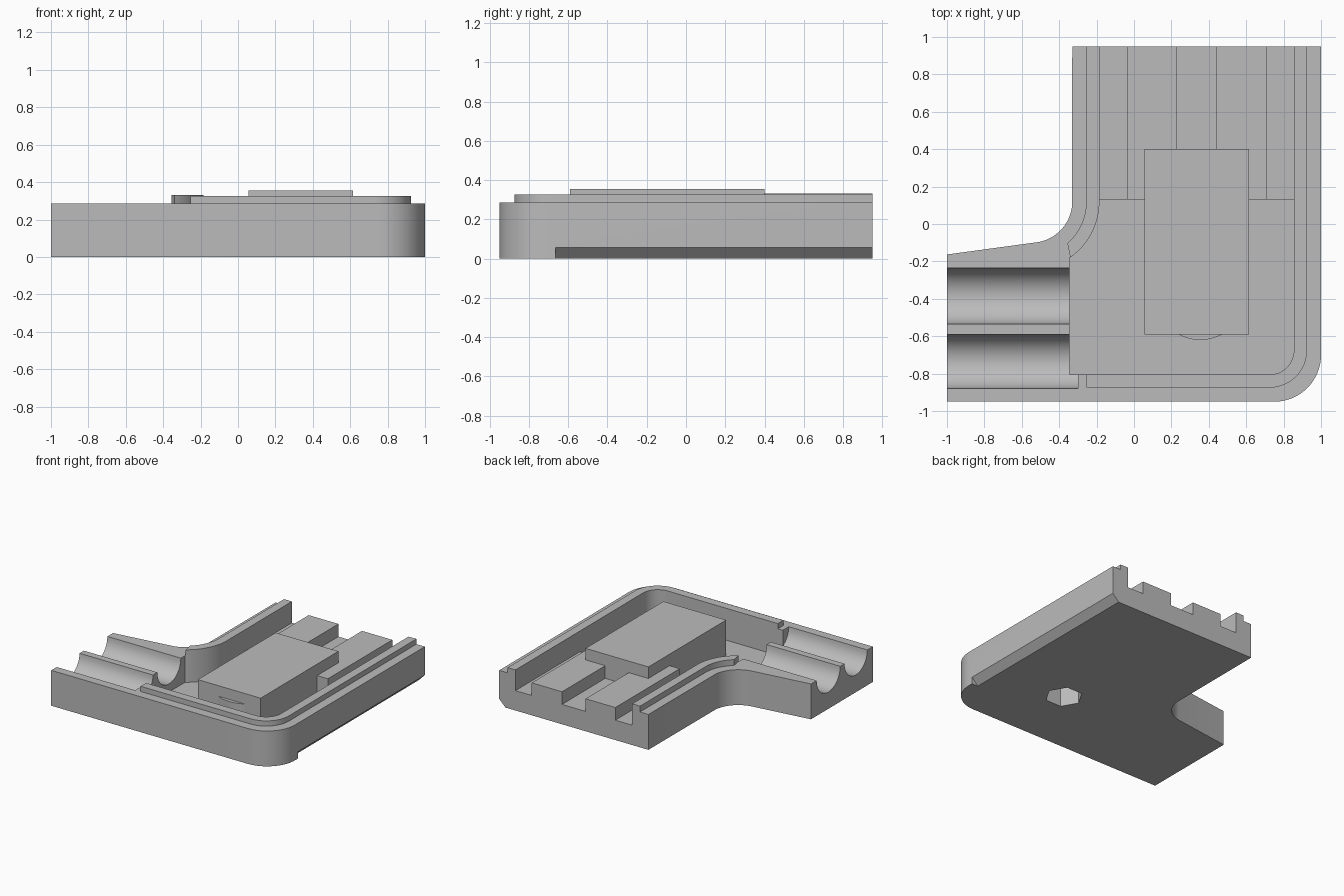
import bpy, bmesh
from math import sin, cos, pi, radians, sqrt

cube = bpy.data.objects.get("Cube")
if cube:
    bpy.data.objects.remove(cube, do_unlink=True)

grey = bpy.data.materials.new("plain_grey")
grey.use_nodes = True
colour = (0.5, 0.5, 0.5, 1)
grey.diffuse_color = colour
grey.node_tree.nodes["Principled BSDF"].inputs["Base Color"].default_value = colour


def arc(cx, cy, r, start, end, n=16):
    angles = [radians(start + (end - start) * i / n) for i in range(n + 1)]
    return [(cx + r * cos(a), cy + r * sin(a)) for a in angles]


def prism(name, points, lo, hi, axis="z"):
    """Extrude a closed profile along an axis."""
    place = {"x": lambda u, v, w: (w, u, v),
             "y": lambda u, v, w: (u, w, v),
             "z": lambda u, v, w: (u, v, w)}[axis]
    bm = bmesh.new()
    a = [bm.verts.new(place(u, v, lo)) for u, v in points]
    b = [bm.verts.new(place(u, v, hi)) for u, v in points]
    bm.faces.new(a)
    bm.faces.new(b)
    for i in range(len(a)):
        j = (i + 1) % len(a)
        bm.faces.new((a[i], a[j], b[j], b[i]))
    bmesh.ops.recalc_face_normals(bm, faces=bm.faces)
    mesh = bpy.data.meshes.new(name)
    bm.to_mesh(mesh)
    bm.free()
    mesh.materials.append(grey)
    obj = bpy.data.objects.new(name, mesh)
    bpy.context.collection.objects.link(obj)
    return obj


def block(name, x0, x1, y0, y1, z0, z1):
    return prism(name, [(x0, y0), (x1, y0), (x1, y1), (x0, y1)], z0, z1)


def cut(obj, cutters):
    for c in cutters:
        c.hide_render = True
        mod = obj.modifiers.new("cut", "BOOLEAN")
        mod.operation = "DIFFERENCE"
        mod.solver = "EXACT"
        mod.object = c
    dg = bpy.context.evaluated_depsgraph_get()
    mesh = bpy.data.meshes.new_from_object(obj.evaluated_get(dg))
    obj.modifiers.clear()
    obj.data = mesh


BACK, RIM, FLOOR = 0.95, 0.285, 0.07
INNER = (-0.55, 0.12)       # centre of the concave corner

# L-shaped shell body
outline = [(-1, -0.95)] + arc(0.75, -0.70, 0.25, -90, 0) + [(1, BACK), (-0.33, BACK)]
outline += arc(*INNER, 0.22, -8, -80) + [(-1, -0.163)]
body = prism("shell_body", outline, 0, RIM)

# Cavity open to the back, two tube grooves, lower edge chamfer, nut pocket
cavity = [(-0.345, -0.805)] + arc(0.725, -0.675, 0.13, -90, 0)
cavity += [(0.855, 1.1), (-0.185, 1.1)] + arc(*INNER, 0.365, 0, -55)
cavity += [(-0.345, -0.18)]
cutters = [prism("cavity_cutter", cavity, FLOOR, 0.5)]
for y, r in ((-0.385, 0.15), (-0.735, 0.145)):
    cutters.append(prism("groove_cutter", arc(y, RIM, r, 0, 348.75, 31), -1.1, -0.3, "x"))
cutters.append(prism("chamfer_cutter", [(0.945, 0), (0.945, -0.1), (1.1, -0.1), (1.1, 0.055), (1, 0.055)],
                     -0.665, 1.1, "y"))
pocket = prism("pocket_cutter", arc(0.355, -0.38, 0.14, 0, 300, 5), -0.1, 0.22)
cut(body, cutters + [pocket])

# Raised lip along the front and left wall, then the shorter one on the other side
lip = [(-0.255, -0.805)] + arc(0.725, -0.675, 0.13, -90, 0) + [(0.855, BACK), (0.925, BACK)]
lip += arc(0.725, -0.675, 0.2, 0, -90) + [(-0.255, -0.875)]
front_lip = prism("outer_lip", lip, RIM, 0.327)
lip = [(-0.185, BACK), (-0.255, BACK)] + arc(*INNER, 0.295, 0, -49)
lip += arc(*INNER, 0.365, -55, 0)
inner_lip = prism("inner_lip", lip, RIM, 0.332)

# Rear floor step with two rails between the channels
rear = block("rear_floor", -0.185, 0.855, 0.13, BACK, FLOOR, 0.16)
for x0, x1 in ((-0.035, 0.23), (0.44, 0.71)):
    block("rear_rail", x0, x1, 0.13, BACK, 0.16, 0.262)

# Central block with a round boss showing at its front
island = block("central_block", 0.055, 0.615, -0.59, 0.40, FLOOR, 0.355)
boss = prism("round_boss", arc(0.355, -0.38, 0.24, 0, 354.375, 63), FLOOR, 0.27)
for part in (island, boss):
    cut(part, [pocket])

for c in cutters + [pocket]:
    bpy.data.objects.remove(c, do_unlink=True)

# Smooth curved walls while keeping the corners sharp
bpy.ops.object.select_all(action="DESELECT")
for part in (body, front_lip, inner_lip, boss):
    part.select_set(True)
bpy.context.view_layer.objects.active = body
bpy.ops.object.shade_smooth_by_angle(angle=radians(25))
